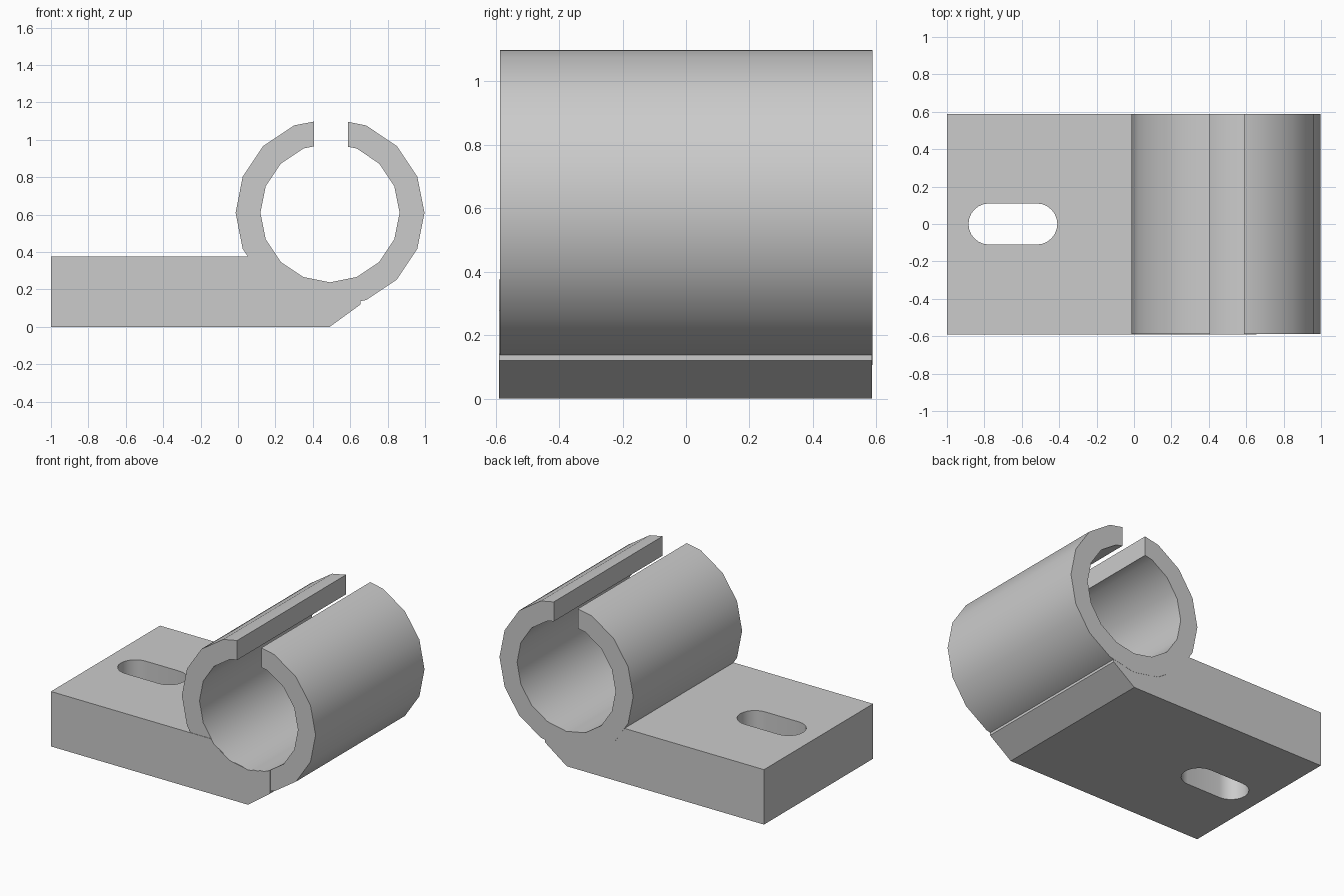
import bpy, bmesh
from math import cos, sin, pi, radians

cube = bpy.data.objects.get("Cube")
if cube:
    bpy.data.objects.remove(cube, do_unlink=True)

CX, CZ = 0.492, 0.61          # tube axis
R_OUT, R_IN = 0.505, 0.372
SLIT_L, SLIT_R = 0.405, 0.587
STEP = 22.5                   # sixteen-sided tube

grey = bpy.data.materials.new("plain grey")
grey.use_nodes = True
grey.diffuse_color = (0.6, 0.6, 0.6, 1)
grey.node_tree.nodes["Principled BSDF"].inputs["Base Color"].default_value = (0.6, 0.6, 0.6, 1)


def prism(name, points, offset):
    """Close a loop of 3D points and sweep it along offset."""
    bm = bmesh.new()
    face = bm.faces.new([bm.verts.new(p) for p in points])
    swept = bmesh.ops.extrude_face_region(bm, geom=[face])["geom"]
    verts = [v for v in swept if isinstance(v, bmesh.types.BMVert)]
    bmesh.ops.translate(bm, verts=verts, vec=offset)
    bmesh.ops.recalc_face_normals(bm, faces=bm.faces)
    mesh = bpy.data.meshes.new(name)
    bm.to_mesh(mesh)
    bm.free()
    mesh.materials.append(grey)
    obj = bpy.data.objects.new(name, mesh)
    bpy.context.collection.objects.link(obj)
    return obj


def on_circle(r, deg):
    return CX + r * cos(radians(deg)), CZ + r * sin(radians(deg))


def at_x(a, b, x):
    """Point on line a-b at the given x."""
    return x, a[1] + (b[1] - a[1]) * (x - a[0]) / (b[0] - a[0])


def c_arc(r):
    """Open arc running from the right slit edge round to the left one."""
    arc = [on_circle(r, 90 - STEP * i) for i in range(1, 16)]
    top = on_circle(r, 90)
    return [at_x(top, arc[0], SLIT_R)] + arc + [at_x(top, arc[-1], SLIT_L)]


def smooth(obj):
    bpy.ops.object.select_all(action='DESELECT')
    obj.select_set(True)
    bpy.context.view_layer.objects.active = obj
    bpy.ops.object.shade_smooth_by_angle(angle=radians(30))


# Split tube clamp
ring = c_arc(R_OUT) + c_arc(R_IN)[::-1]
clamp = prism("clamp_tube", [(x, -0.587, z) for x, z in ring], (0, 1.175, 0))

# Mounting plate, scooped out under the bore
r = R_IN + 0.001
bore = [on_circle(r, a) for a in (-67.5, -90, -112.5, -135)]
profile = [(-1, 0), (0.49, 0), (0.655, 0.12), at_x(bore[0], on_circle(r, -45), 0.655)]
profile += bore + [(0.21, 0.375), (-1, 0.375)]
plate = prism("mounting_plate", [(x, -0.59, z) for x, z in profile], (0, 1.177, 0))

# Rounded bolt slot through the plate
slot = []
for cx, start in ((-0.52, -pi / 2), (-0.775, pi / 2)):
    slot += [(cx + 0.11 * cos(start + pi * i / 12),
              0.11 * sin(start + pi * i / 12), -0.2) for i in range(13)]
cutter = prism("slot_cutter", slot, (0, 0, 0.8))
cutter.hide_render = True
cut = plate.modifiers.new("bolt slot", 'BOOLEAN')
cut.operation = 'DIFFERENCE'
cut.solver = 'EXACT'
cut.object = cutter
bpy.context.view_layer.objects.active = plate
bpy.ops.object.modifier_apply(modifier=cut.name)
bpy.data.objects.remove(cutter, do_unlink=True)

for part in (clamp, plate):
    smooth(part)
